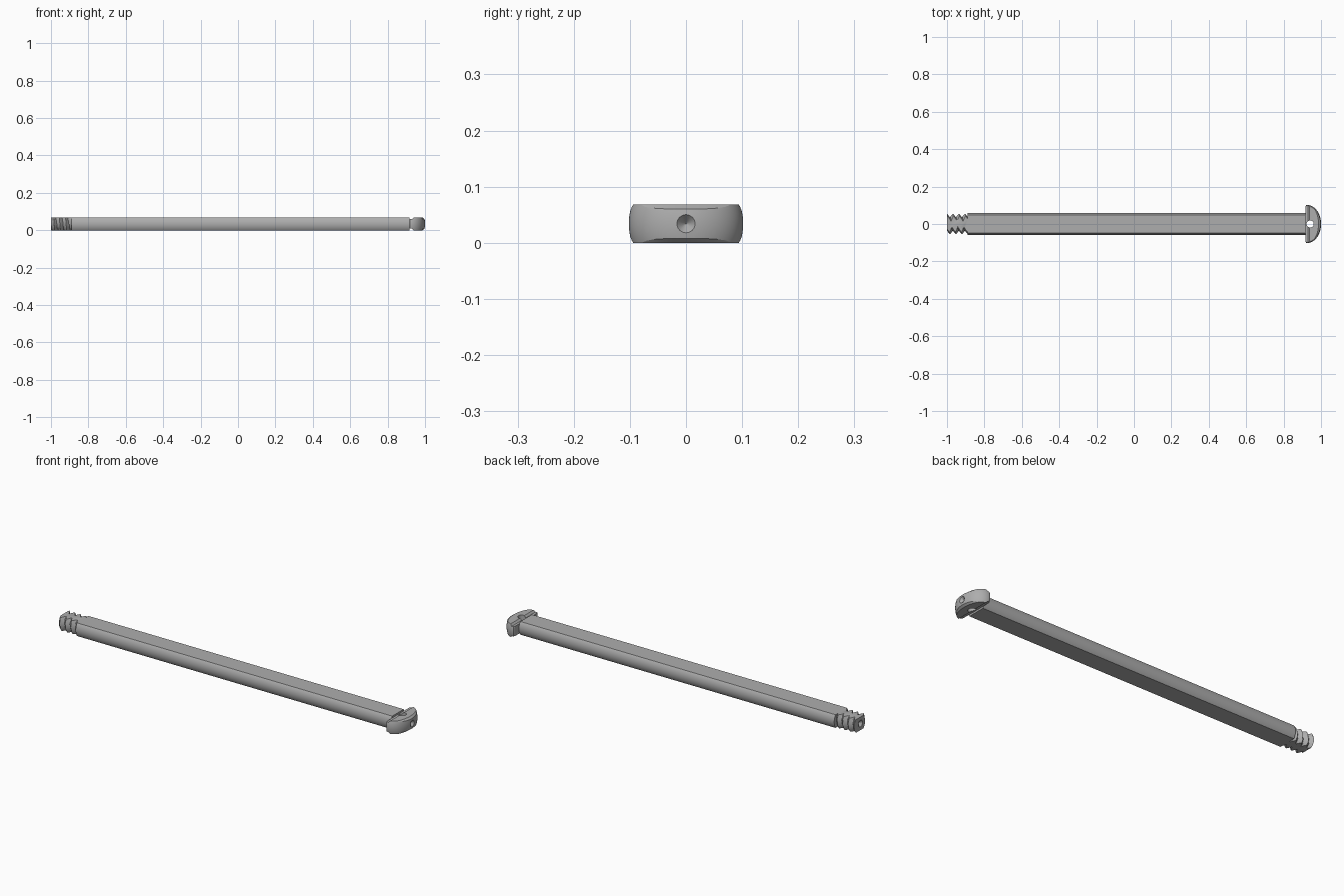
import bpy, bmesh, math

if "Cube" in bpy.data.objects:
    bpy.data.objects.remove(bpy.data.objects["Cube"])

HALF = 0.034          # half thickness of the flattened bolt
SHAFT_R, ROOT_R, CREST_R = 0.058, 0.036, 0.055
HEAD_X, HEAD_R = 0.917, 0.102
THREAD_X, PITCH = -0.89, 0.032

grey = bpy.data.materials.new("plain grey")
grey.use_nodes = True
grey.diffuse_color = (0.42, 0.42, 0.42, 1)
grey.node_tree.nodes["Principled BSDF"].inputs["Base Color"].default_value = grey.diffuse_color


def loft(name, rings):
    """Closed solid through rings of equal length, capped at both ends."""
    bm = bmesh.new()
    loops = [[bm.verts.new(p) for p in ring] for ring in rings]
    n = len(loops[0])
    for a, b in zip(loops, loops[1:]):
        for i in range(n):
            j = (i + 1) % n
            bm.faces.new((a[i], a[j], b[j], b[i]))
    bm.faces.new(loops[0])
    bm.faces.new(loops[-1])
    bmesh.ops.recalc_face_normals(bm, faces=bm.faces)
    mesh = bpy.data.meshes.new(name)
    bm.to_mesh(mesh)
    bm.free()
    mesh.materials.append(grey)
    obj = bpy.data.objects.new(name, mesh)
    bpy.context.collection.objects.link(obj)
    return obj


def turned(name, xs, radius, n=64):
    """Solid around the x axis; radius(x, angle) gives its surface."""
    angles = [2 * math.pi * i / n for i in range(n)]
    return loft(name, [[(x, radius(x, a) * math.cos(a), HALF + radius(x, a) * math.sin(a))
                        for a in angles] for x in xs])


def prism(name, profile, width):
    """Profile in x and z, run across the bolt along y."""
    return loft(name, [[(x, y, z) for x, z in profile] for y in (-width, width)])


def select(obj):
    bpy.ops.object.select_all(action='DESELECT')
    obj.select_set(True)
    bpy.context.view_layer.objects.active = obj


def cut(obj, tool, operation='DIFFERENCE'):
    select(obj)
    mod = obj.modifiers.new("cut", 'BOOLEAN')
    mod.operation, mod.solver, mod.object = operation, 'EXACT', tool
    bpy.ops.object.modifier_apply(modifier=mod.name)
    bpy.data.objects.remove(tool)


def flatten(obj):
    slab = [(-2, 0), (2, 0), (2, 2 * HALF), (-2, 2 * HALF)]
    cut(obj, prism("slab_cutter", slab, 1), 'INTERSECT')


# Long shaft: a round bar flattened on top and bottom
shaft = turned("shaft", [THREAD_X, HEAD_X], lambda x, a: SHAFT_R)
flatten(shaft)


# Helical thread with V shaped teeth
def thread_radius(x, a):
    phase = ((x + 1) / PITCH - a / (2 * math.pi)) % 1
    return ROOT_R + (CREST_R - ROOT_R) * abs(2 * phase - 1)


steps = 36
thread = turned("thread", [-1 + (1 + THREAD_X) * i / steps for i in range(steps + 1)],
                thread_radius)
flatten(thread)

# Domed head, flattened
arc = [math.pi / 2 * i / 20 for i in range(20)]
dome = [(HEAD_X, 0.094), (0.920, 0.100)]
dome += [(0.925 + 0.075 * math.sin(t), HEAD_R * math.cos(t)) for t in arc]
dome.append((1.0, 0.002))
table = dict(dome)
head = turned("head", [x for x, r in dome], lambda x, a: table[x])
flatten(head)

# Chamfer round the dome, fading out towards the rim
outline = [math.pi * i / 40 - math.pi / 2 for i in range(41)]


def plan(z, reach):
    base = HEAD_X - 0.01
    curve = [(0.92 + reach * math.cos(t), 0.108 * math.sin(t), z) for t in outline]
    return [(base, -0.108, z)] + curve + [(base, 0.108, z)]


cut(head, loft("chamfer_cutter", [plan(-0.01, 0.053), plan(0.012, 0.083),
                                  plan(2 * HALF - 0.012, 0.083),
                                  plan(2 * HALF + 0.01, 0.053)]), 'INTERSECT')

# Shallow cross grooves behind the dome, above and below
for side in (-1, 1):
    groove = [(0.905, HALF + side * 0.05), (0.905, HALF + side * 0.025),
              (0.930, HALF + side * 0.025), (0.941, HALF + side * 0.036),
              (0.941, HALF + side * 0.05)]
    cut(head, prism("groove_cutter", groove, 0.2))

# Round hole through the head
circle = [2 * math.pi * i / 32 for i in range(32)]
cut(head, loft("hole_cutter", [[(0.942 + 0.019 * math.cos(t), 0.019 * math.sin(t), z)
                                for t in circle] for z in (-0.1, 0.2)]))

# Conical centre dimples in both ends
for obj, side in ((head, 1), (thread, -1)):
    ends = {side * 1.01: 0.026, side * 0.982: 0.0008}
    cut(obj, turned("dimple_cutter", list(ends), lambda x, a: ends[x], 32))

for obj in (shaft, thread, head):
    select(obj)
    bpy.ops.object.shade_smooth_by_angle(angle=math.radians(25))
